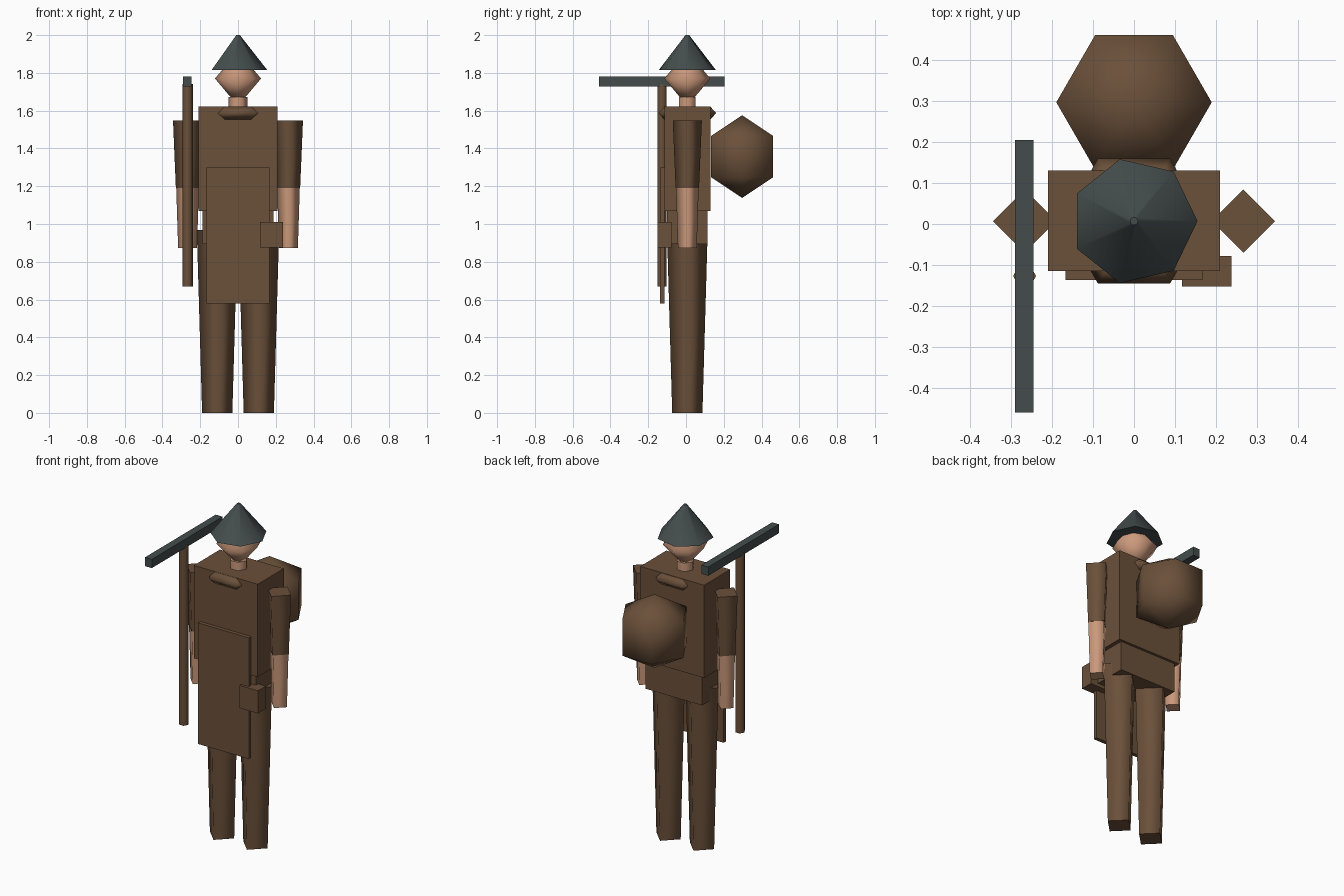
import bpy, bmesh
from math import cos, sin, tau, radians
from mathutils import Vector

cube = bpy.data.objects.get("Cube")
if cube:
    bpy.data.objects.remove(cube, do_unlink=True)


def material(name, rgb):
    m = bpy.data.materials.new(name)
    m.use_nodes = True
    m.diffuse_color = (*rgb, 1)
    m.node_tree.nodes["Principled BSDF"].inputs["Base Color"].default_value = (*rgb, 1)
    return m


BROWN = material("brown cloth", (0.145, 0.08, 0.042))
SKIN = material("skin", (0.60, 0.32, 0.20))
STEEL = material("dark steel", (0.058, 0.073, 0.073))


def finish(bm, name, mat):
    bmesh.ops.recalc_face_normals(bm, faces=bm.faces)
    mesh = bpy.data.meshes.new(name)
    bm.to_mesh(mesh)
    bm.free()
    mesh.materials.append(mat)
    obj = bpy.data.objects.new(name, mesh)
    bpy.context.collection.objects.link(obj)
    return obj


def box(name, low, high, mat):
    """Flat-sided box between two corners."""
    low, high = Vector(low), Vector(high)
    bm = bmesh.new()
    bmesh.ops.create_cube(bm, size=1)
    bmesh.ops.scale(bm, vec=high - low, verts=bm.verts)
    bmesh.ops.translate(bm, vec=(low + high) / 2, verts=bm.verts)
    return finish(bm, name, mat)


def lathe(name, x, y, profile, sides, mat, loop=False):
    """Turn (radius, z) points about a vertical axis; first corner points to +x."""
    bm = bmesh.new()
    rings = []
    for r, z in profile:
        if r == 0:
            rings.append([bm.verts.new((x, y, z))] * sides)
        else:
            rings.append([bm.verts.new((x + r * cos(tau * i / sides),
                                        y + r * sin(tau * i / sides), z))
                          for i in range(sides)])
    pairs = list(zip(rings, rings[1:]))
    if loop:
        pairs.append((rings[-1], rings[0]))
    for a, b in pairs:
        for i in range(sides):
            j = (i + 1) % sides
            corners = list(dict.fromkeys((a[i], a[j], b[j], b[i])))
            bm.faces.new(corners).smooth = True
    # flat caps on open ends
    if not loop:
        for (r, z), ring in ((profile[0], rings[0]), (profile[-1], rings[-1])):
            if r > 0:
                bm.faces.new(ring)
    return finish(bm, name, mat)


MID = 0.007  # body centre line in y

# Body
box("torso", (-0.21, -0.115, 1.07), (0.21, 0.13, 1.622), BROWN)
box("pelvis", (-0.187, -0.10, 0.895), (0.187, 0.115, 1.07), BROWN)
box("apron", (-0.167, -0.137, 0.58), (0.167, -0.115, 1.30), BROWN)
box("belt_pouch", (0.117, -0.152, 0.875), (0.238, -0.078, 1.01), BROWN)

# Limbs
for side, s in (("left", 1), ("right", -1)):
    lathe(side + "_leg", s * 0.11, MID, [(0.08, 0), (0.108, 0.968)], 4, BROWN)
    lathe(side + "_sleeve", s * 0.267, MID, [(0.062, 1.19), (0.077, 1.547)], 4, BROWN)
    lathe(side + "_forearm", s * 0.267, MID, [(0.05, 0.873), (0.06, 1.19)], 4, SKIN)

# Neck, head and hat
lathe("neck", 0, MID, [(0.05, 1.61), (0.05, 1.672)], 6, SKIN)
lathe("head", 0, MID, [(0, 1.625), (0.122, 1.77), (0, 1.915)], 8, SKIN)
lathe("helmet", 0, MID, [(0.155, 1.815), (0.01, 2.0)], 7, STEEL)

# Collar ring
lathe("collar", 0, MID,
      [(0.14 + 0.036 * cos(radians(a)), 1.587 + 0.035 * sin(radians(a)))
       for a in range(0, 360, 90)], 6, BROWN, loop=True)

# Round pack on the back
R = 0.219
lathe("backpack", 0, 0.297,
      [(0, 1.357 - R), (R * cos(radians(30)), 1.357 - R / 2),
       (R * cos(radians(30)), 1.357 + R / 2), (0, 1.357 + R)], 6, BROWN)

# Long-handled pick
lathe("pick_handle", -0.267, -0.127, [(0.028, 0.67), (0.028, 1.74)], 6, BROWN)
box("pick_head", (-0.29, -0.46, 1.728), (-0.245, 0.205, 1.78), STEEL)
